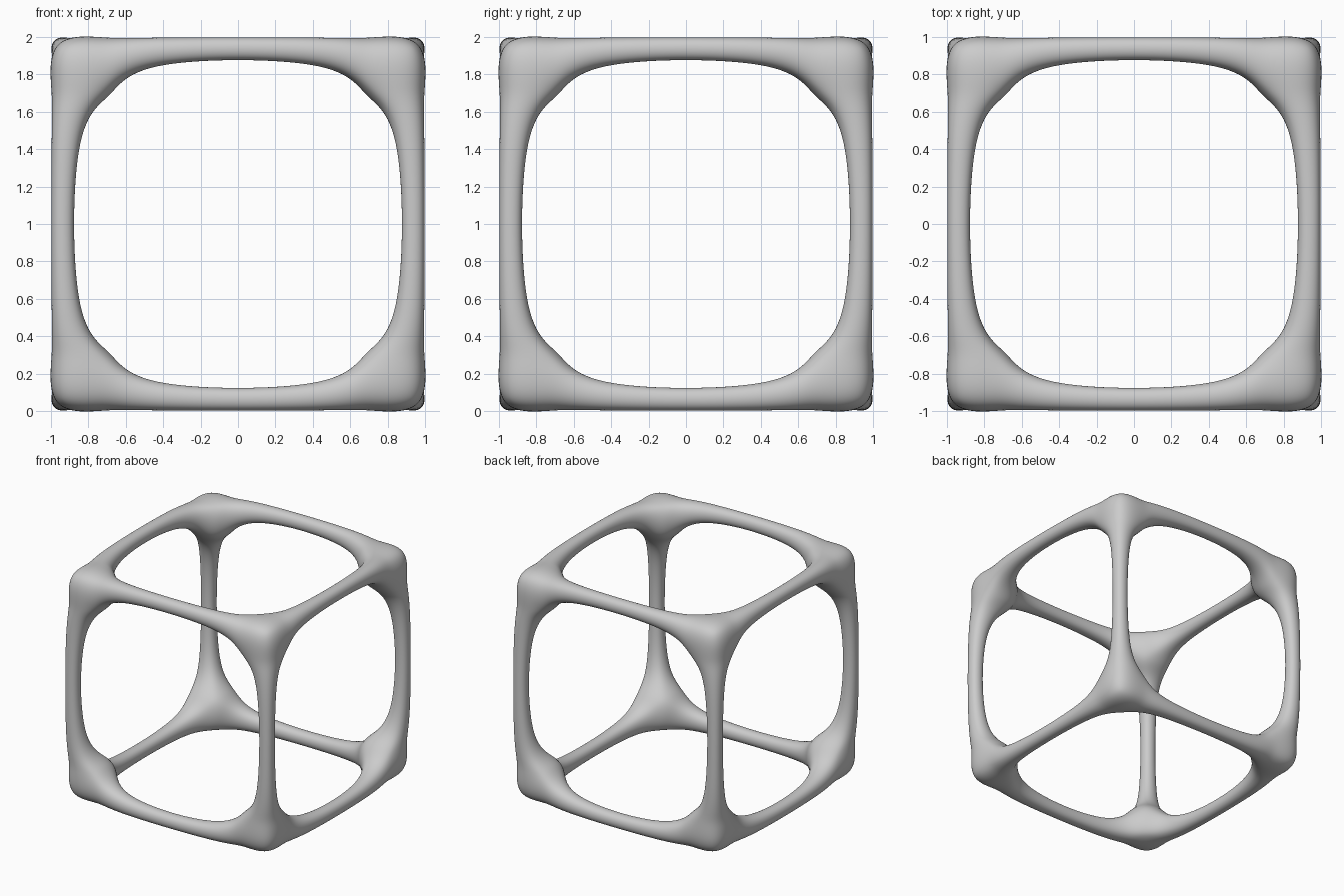
import bpy
import bmesh
from itertools import product

if "Cube" in bpy.data.objects:
    bpy.data.objects.remove(bpy.data.objects["Cube"])

OUT = 1.003        # outer plane of the frame
TIP = 1.05         # outermost corner point
HUB = 0.674        # inner side of the flared corner blocks
HUB_IN = 0.655     # innermost corner point of a block
RING = 0.56        # position of the thin rings along each strut
THIN = 0.88        # inner side of the struts at those rings
N = 5              # cells per axis: corner, flare, strut, flare, corner


def position(key):
    """Place one cage point from its grid indices (0..5 per axis)."""
    on_ring = any(k in (2, 3) for k in key)
    dist = {0: OUT, 1: THIN if on_ring else HUB, 2: RING}
    if all(k in (0, N) for k in key):
        dist[0] = TIP
    if all(k in (1, N - 1) for k in key):
        dist[1] = HUB_IN
    x, y, z = (-dist[k] if k < 3 else dist[N - k] for k in key)
    return x, y, z + 1


def filled(cell):
    """Cells that belong to the frame: corner blocks and struts."""
    inside = all(0 <= c < N for c in cell)
    return inside and sum(c in (0, N - 1) for c in cell) >= 2


# Control cage: outer skin of the corner blocks and struts
bm = bmesh.new()
verts = {}


def vert(key):
    if key not in verts:
        verts[key] = bm.verts.new(position(key))
    return verts[key]


for cell in product(range(N), repeat=3):
    if not filled(cell):
        continue
    for axis, side in product(range(3), (0, 1)):
        neighbour = list(cell)
        neighbour[axis] += 1 if side else -1
        if filled(neighbour):
            continue
        u, v = (axis + 1) % 3, (axis + 2) % 3
        quad = []
        for du, dv in ((0, 0), (1, 0), (1, 1), (0, 1)):
            key = list(cell)
            key[axis] += side
            key[u] += du
            key[v] += dv
            quad.append(vert(tuple(key)))
        bm.faces.new(quad if side else quad[::-1])

for f in bm.faces:
    f.smooth = True
mesh = bpy.data.meshes.new("cube_frame")
bm.to_mesh(mesh)
bm.free()

# Smooth frame with flared corners
frame = bpy.data.objects.new("cube_frame", mesh)
bpy.context.collection.objects.link(frame)
sub = frame.modifiers.new("smooth", 'SUBSURF')
sub.levels = sub.render_levels = 4
